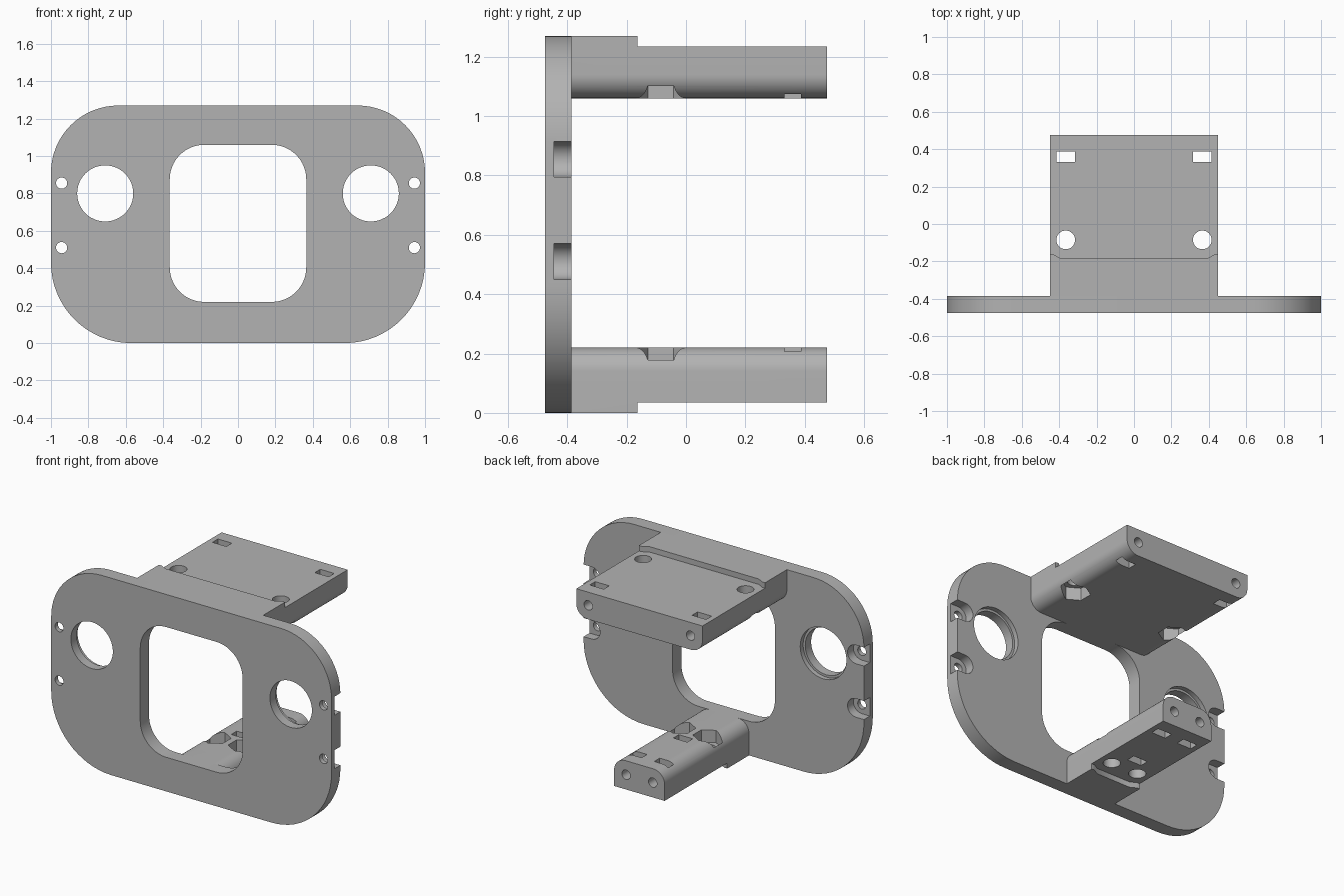
import bpy, bmesh
from math import pi, sin, cos

if "Cube" in bpy.data.objects:
    bpy.data.objects.remove(bpy.data.objects["Cube"], do_unlink=True)

grey = bpy.data.materials.new("plain_grey")
grey.use_nodes = True
COLOUR = (0.45, 0.45, 0.45, 1)
grey.diffuse_color = COLOUR
grey.node_tree.nodes["Principled BSDF"].inputs["Base Color"].default_value = COLOUR


def arc(cx, cz, r, start, end, n=16):
    return [(cx + r * cos(start + (end - start) * i / n),
             cz + r * sin(start + (end - start) * i / n)) for i in range(n + 1)]


def circle(cx, cz, r, n=48, turn=0):
    return arc(cx, cz, r, turn, turn + 2 * pi, n)[:-1]


def rounded(w, lo, hi, r_top, r_bottom):
    """Outline symmetric about x = 0; a zero radius gives a sharp corner."""
    pts = []
    corners = [(1, hi, -1, r_top, 0), (-1, hi, -1, r_top, 1),
               (-1, lo, 1, r_bottom, 2), (1, lo, 1, r_bottom, 3)]
    for sx, z, inward, r, quarter in corners:
        if r:
            pts += arc(sx * (w - r), z + inward * r, r,
                       quarter * pi / 2, (quarter + 1) * pi / 2)
        else:
            pts.append((sx * w, z))
    return pts


def rect(cx, cy, w, h):
    return [(cx - w, cy - h), (cx + w, cy - h), (cx + w, cy + h), (cx - w, cy + h)]


def prism(name, outline, axis, lo, hi):
    """Extrude a closed outline along y or z."""
    bm = bmesh.new()
    place = (lambda u, v: (u, lo, v)) if axis == "y" else (lambda u, v: (u, v, lo))
    face = bm.faces.new([bm.verts.new(place(u, v)) for u, v in outline])
    ext = bmesh.ops.extrude_face_region(bm, geom=[face])
    verts = [g for g in ext["geom"] if isinstance(g, bmesh.types.BMVert)]
    d = hi - lo
    bmesh.ops.translate(bm, verts=verts, vec=(0, d, 0) if axis == "y" else (0, 0, d))
    bmesh.ops.recalc_face_normals(bm, faces=bm.faces)
    mesh = bpy.data.meshes.new(name)
    bm.to_mesh(mesh)
    bm.free()
    mesh.materials.append(grey)
    obj = bpy.data.objects.new(name, mesh)
    bpy.context.collection.objects.link(obj)
    return obj


def activate(obj):
    bpy.ops.object.select_all(action="DESELECT")
    obj.select_set(True)
    bpy.context.view_layer.objects.active = obj


def cut(obj, outline, axis, lo, hi):
    cutter = prism("cutter", outline, axis, min(lo, hi), max(lo, hi))
    cutter.hide_render = True
    mod = obj.modifiers.new("cut", "BOOLEAN")
    mod.operation, mod.solver, mod.object = "DIFFERENCE", "EXACT", cutter
    activate(obj)
    bpy.ops.object.modifier_apply(modifier=mod.name)
    bpy.data.objects.remove(cutter, do_unlink=True)


def finish(obj):
    activate(obj)
    bpy.ops.object.shade_smooth_by_angle(angle=pi / 6)


FRONT, BACK, END = -0.475, -0.385, 0.475
TOP = 1.27

# Face plate with window, round ports and side screw holes
plate = prism("face_plate", rounded(1, 0, TOP, 0.36, 0.43), "y", FRONT, BACK)
cut(plate, rounded(0.365, 0.22, 1.06, 0.185, 0.185), "y", FRONT - 0.1, BACK + 0.1)
for s in (-1, 1):
    cut(plate, circle(s * 0.71, 0.80, 0.15), "y", FRONT - 0.1, BACK + 0.1)
    cut(plate, circle(s * 0.71, 0.80, 0.165), "y", BACK - 0.03, BACK + 0.1)
    for z in (0.51, 0.855):
        cut(plate, circle(s * 0.943, z, 0.03, 24), "y", FRONT - 0.1, BACK + 0.1)
        # screw head pocket, open to the side
        pocket = arc(0.943, z, 0.06, pi / 2, 3 * pi / 2) + [(1.05, z - 0.06), (1.05, z + 0.06)]
        cut(plate, [(s * x, v) for x, v in pocket], "y", BACK - 0.06, BACK + 0.1)
finish(plate)


def make_arm(name, w, inner, outer, hole_x, slots):
    """Arm from the plate; inner faces the other arm, outer is the plate edge."""
    d = 1 if outer > inner else -1
    radii = (0, 0.08) if d > 0 else (0.08, 0)
    arm = prism(name, rounded(w, min(inner, outer), max(inner, outer), *radii),
                "y", BACK, END)
    # thinner rear part behind a curved step
    step = [(-w - 0.1, END + 0.1), (-w - 0.1, -0.163), (-w + 0.02, -0.163),
            (-w + 0.06, -0.185), (w - 0.06, -0.185), (w - 0.02, -0.163),
            (w + 0.1, -0.163), (w + 0.1, END + 0.1)]
    cut(arm, step, "z", outer - d * 0.035, outer + d * 0.1)
    low, high = inner - d * 0.1, outer + d * 0.1
    for s in (-1, 1):
        x = s * hole_x
        cut(arm, circle(x, -0.085, 0.05, 32), "z", low, high)
        cut(arm, circle(x, -0.085, 0.087, 6, pi / 6), "z", low, inner + d * 0.08)
        cut(arm, circle(x, inner + d * 0.09, 0.03, 24), "y", 0.15, END + 0.1)
    for x, y in slots:
        cut(arm, rect(x, y, 0.05, 0.028), "z", low, high)
    finish(arm)


# Wide upper arm and narrow lower arm
make_arm("upper_arm", 0.45, 1.06, TOP, 0.365, [(-0.365, 0.36), (0.365, 0.36)])
make_arm("lower_arm", 0.18, 0.22, 0, 0.095,
         [(-0.095, 0.36), (0.095, 0.36), (0, 0.03)])
